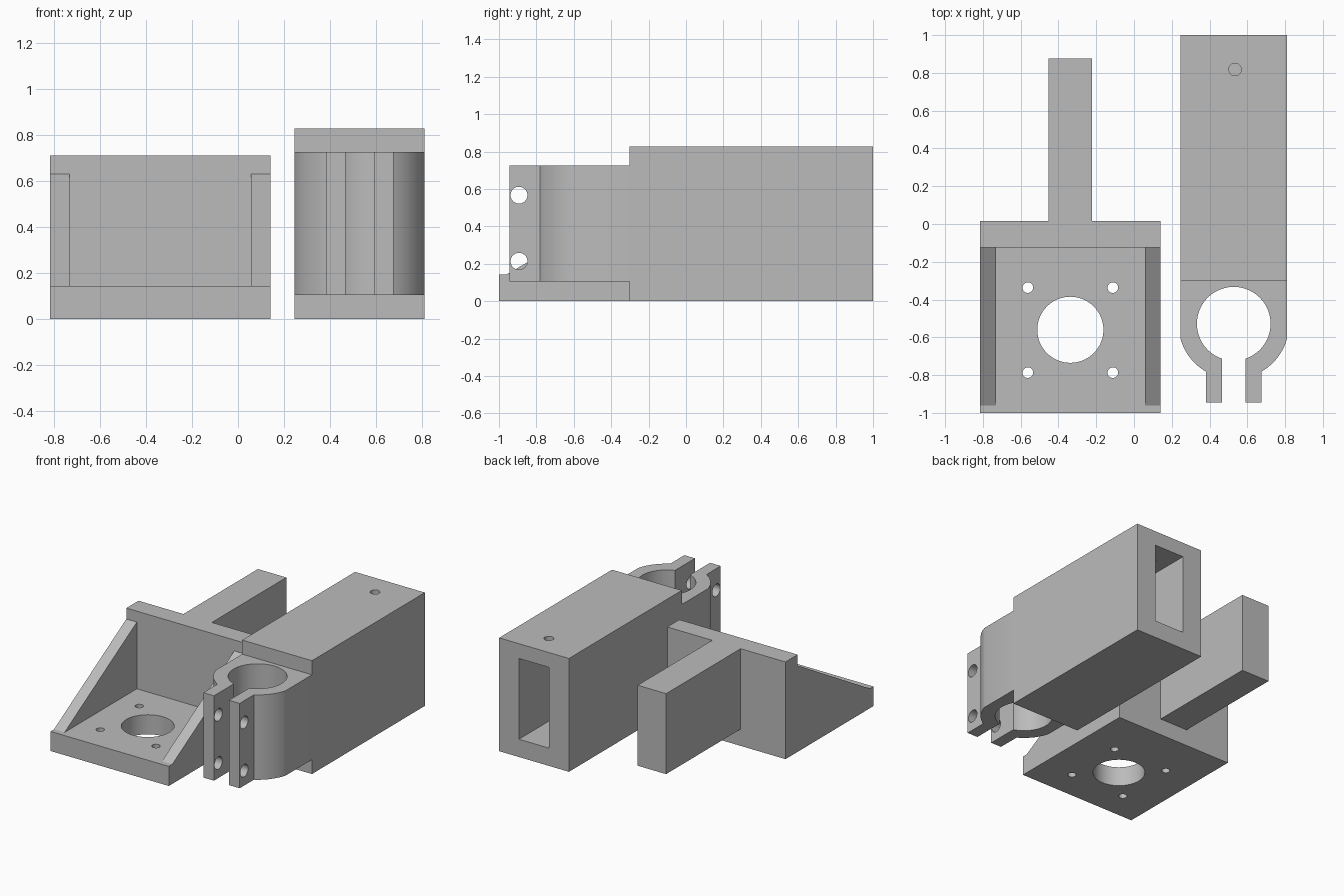
import bpy, bmesh, math
from mathutils import Vector

cube = bpy.data.objects.get("Cube")
if cube:
    bpy.data.objects.remove(cube, do_unlink=True)

grey = bpy.data.materials.new("plain grey")
grey.use_nodes = True
grey.diffuse_color = (0.5, 0.5, 0.5, 1)
grey.node_tree.nodes["Principled BSDF"].inputs["Base Color"].default_value = (0.5, 0.5, 0.5, 1)


def prism(name, points, axis, lo, hi):
    """Extrude a closed 2D profile along x (profile is y, z) or z (profile is x, y)."""
    bm = bmesh.new()
    place = (lambda p: (lo, p[0], p[1])) if axis == "X" else (lambda p: (p[0], p[1], lo))
    face = bm.faces.new([bm.verts.new(place(p)) for p in points])
    moved = bmesh.ops.extrude_face_region(bm, geom=[face])["geom"]
    shift = Vector((hi - lo, 0, 0) if axis == "X" else (0, 0, hi - lo))
    bmesh.ops.translate(bm, vec=shift, verts=[v for v in moved if isinstance(v, bmesh.types.BMVert)])
    bmesh.ops.recalc_face_normals(bm, faces=bm.faces)
    mesh = bpy.data.meshes.new(name)
    bm.to_mesh(mesh)
    bm.free()
    mesh.materials.append(grey)
    obj = bpy.data.objects.new(name, mesh)
    bpy.context.collection.objects.link(obj)
    return obj


def box(name, x, y, z):
    return prism(name, [(x[0], y[0]), (x[1], y[0]), (x[1], y[1]), (x[0], y[1])], "Z", *z)


def arc(cx, cy, r, start, end, steps):
    return [(cx + r * math.cos(start + (end - start) * i / steps),
             cy + r * math.sin(start + (end - start) * i / steps)) for i in range(steps + 1)]


def rod(axis, a, b, r, lo, hi):
    return prism("hole_cutter", arc(a, b, r, 0, math.tau, 64)[:-1], axis, lo, hi)


def combine(target, other, operation):
    mod = target.modifiers.new("combine", "BOOLEAN")
    mod.operation, mod.solver, mod.object = operation, "EXACT", other
    bpy.context.view_layer.objects.active = target
    bpy.ops.object.modifier_apply(modifier=mod.name)
    bpy.data.objects.remove(other, do_unlink=True)


# Motor bracket: plate, wall and gussets share one side profile, hollowed in the middle
MX = -0.337
bracket = prism("motor_bracket", [(-1, 0), (0.015, 0), (0.015, 0.71), (-0.125, 0.71),
                                  (-0.125, 0.63), (-0.96, 0.143), (-1, 0.143)], "X", -0.815, 0.141)
combine(bracket, box("pocket_cutter", (-0.73, 0.057), (-1.2, -0.125), (0.143, 1)), "DIFFERENCE")
combine(bracket, box("sliding_tongue", (-0.452, -0.222), (-0.05, 0.875), (0.122, 0.71)), "UNION")

# Shaft opening and four screw holes
combine(bracket, rod("Z", MX, -0.56, 0.175, -0.1, 0.3), "DIFFERENCE")
for sx in (-1, 1):
    for sy in (-1, 1):
        combine(bracket, rod("Z", MX + sx * 0.225, -0.562 + sy * 0.225, 0.028, -0.1, 0.3), "DIFFERENCE")

# Split ring clamp: half outline mirrored about its centre line
CX, CY = 0.528, -0.528
HALF, RING, BORE, GAP, EAR = 0.282, 0.293, 0.195, 0.061, 0.147
outer = arc(0, CY, RING, -math.acos(HALF / RING), -math.acos(EAR / RING), 16)
inner = arc(0, CY, BORE, -math.acos(GAP / BORE), math.pi / 2, 40)
half = [(HALF, -0.2)] + outer + [(EAR, -0.945), (GAP, -0.945)] + inner
outline = half + [(-x, y) for x, y in reversed(half[:-1])]
clamp = prism("ring_clamp", [(CX + x, y) for x, y in outline], "Z", 0.105, 0.725)
for z in (0.214, 0.567):
    combine(clamp, rod("X", -0.893, z, 0.045, 0.2, 0.9), "DIFFERENCE")

# Sleeve block with the slot that receives the tongue, joined to the clamp
sleeve = box("sleeve_with_clamp", (CX - HALF, CX + HALF), (-0.303, 1), (0, 0.828))
combine(sleeve, clamp, "UNION")
combine(sleeve, rod("Z", CX, CY, BORE, -0.1, 1), "DIFFERENCE") if CY + BORE > -0.303 else None
combine(sleeve, box("slot_cutter", (CX - 0.122, CX + 0.122), (0, 1.2), (0.13, 0.72)), "DIFFERENCE")
combine(sleeve, rod("Z", 0.535, 0.818, 0.033, 0.5, 1), "DIFFERENCE")

# Smooth round holes, crisp edges
for obj in (bracket, sleeve):
    bpy.ops.object.select_all(action="DESELECT")
    obj.select_set(True)
    bpy.context.view_layer.objects.active = obj
    bpy.ops.object.shade_smooth_by_angle(angle=math.radians(25))
